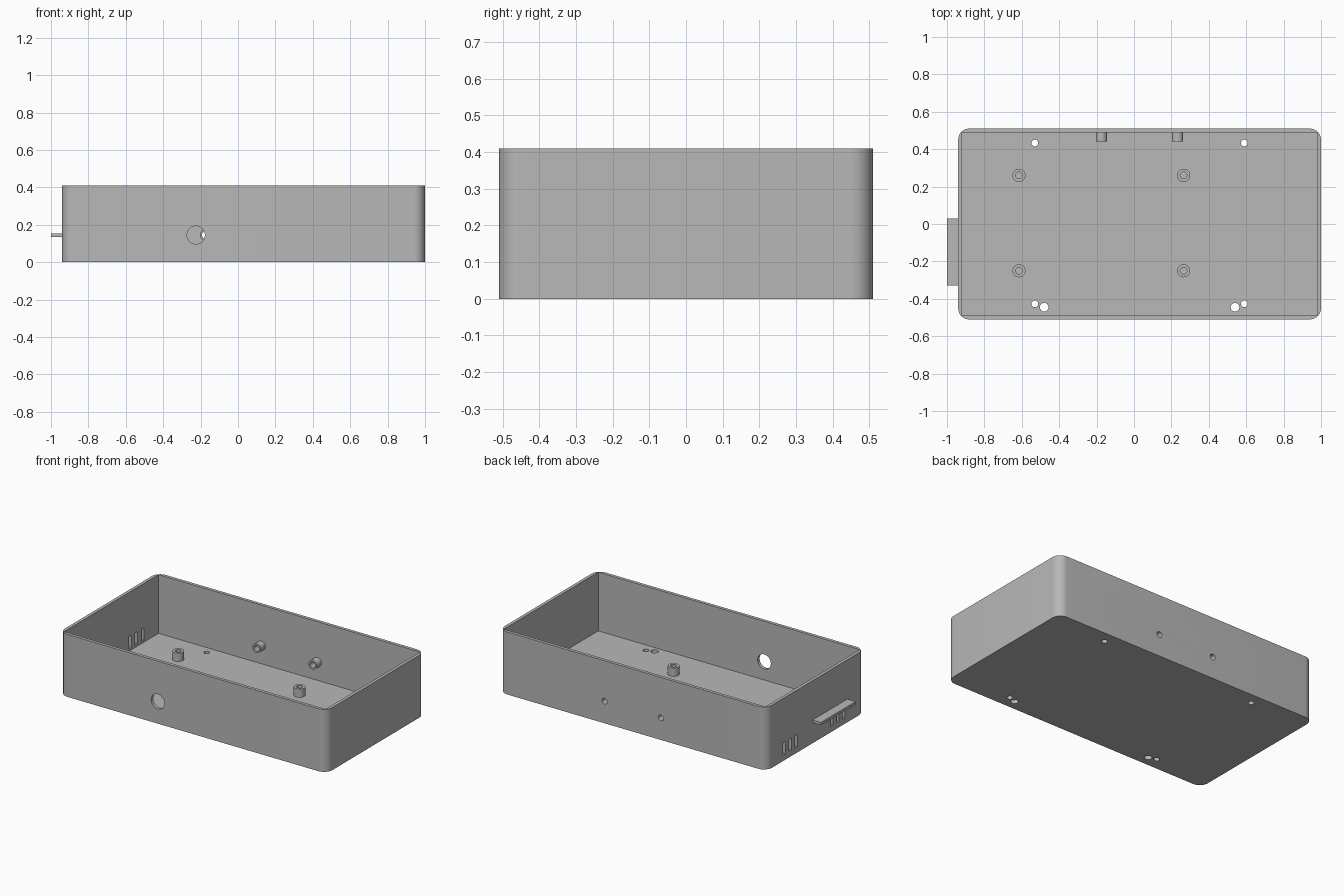
import bpy
import bmesh
from math import radians
from mathutils import Matrix, Vector

if "Cube" in bpy.data.objects:
    bpy.data.objects.remove(bpy.data.objects["Cube"])

grey = bpy.data.materials.new("enclosure grey")
grey.use_nodes = True
tone = (0.48, 0.48, 0.48, 1)
grey.diffuse_color = tone
grey.node_tree.nodes["Principled BSDF"].inputs["Base Color"].default_value = tone

LEFT, RIGHT, DEPTH, HEIGHT = -0.94, 1.0, 0.51, 0.41
WALL, FLOOR, CORNER = 0.021, 0.025, 0.06
PORT_Z = 0.145
TURN = {"X": Matrix.Rotation(radians(90), 4, "Y"),
        "Y": Matrix.Rotation(radians(90), 4, "X"),
        "Z": Matrix.Identity(4)}


def add_box(bm, low, high):
    low, high = Vector(low), Vector(high)
    mat = Matrix.Translation((low + high) / 2) @ Matrix.Diagonal((*(high - low), 1))
    return bmesh.ops.create_cube(bm, size=1, matrix=mat)["verts"]


def add_cylinder(bm, centre, radius, length, axis="Z"):
    bmesh.ops.create_cone(bm, cap_ends=True, segments=32, radius1=radius,
                          radius2=radius, depth=length,
                          matrix=Matrix.Translation(centre) @ TURN[axis])


def finish(bm, name):
    mesh = bpy.data.meshes.new(name)
    bm.to_mesh(mesh)
    bm.free()
    mesh.materials.append(grey)
    obj = bpy.data.objects.new(name, mesh)
    bpy.context.collection.objects.link(obj)
    return obj


def activate(obj):
    bpy.ops.object.select_all(action="DESELECT")
    obj.select_set(True)
    bpy.context.view_layer.objects.active = obj


def cut(obj, bm):
    cutter = finish(bm, "cutter")
    cutter.hide_render = True
    mod = obj.modifiers.new("cut", "BOOLEAN")
    mod.operation, mod.solver, mod.object = "DIFFERENCE", "EXACT", cutter
    activate(obj)
    bpy.ops.object.modifier_apply(modifier=mod.name)
    bpy.data.objects.remove(cutter)


def smooth(obj):
    activate(obj)
    bpy.ops.object.shade_smooth_by_angle(angle=radians(30))


def tube(name, centre, outer, bore, length, axis="Z", bore_shift=(0, 0, 0)):
    bm = bmesh.new()
    add_cylinder(bm, centre, outer, length, axis)
    obj = finish(bm, name)
    bm = bmesh.new()
    add_cylinder(bm, Vector(centre) + Vector(bore_shift), bore, length + 0.02, axis)
    cut(obj, bm)
    smooth(obj)


# Open tray: rounded outside corners, square inside corners
bm = bmesh.new()
add_box(bm, (LEFT, -DEPTH, 0), (RIGHT, DEPTH, HEIGHT))
uprights = [e for e in bm.edges if abs(e.verts[0].co.z - e.verts[1].co.z) > 0.1]
bmesh.ops.bevel(bm, geom=uprights, offset=CORNER, segments=10, profile=0.5,
                affect="EDGES")
case = finish(bm, "case")
bm = bmesh.new()
add_box(bm, (LEFT + WALL, -DEPTH + WALL, FLOOR), (RIGHT - WALL, DEPTH - WALL, 0.5))
cut(case, bm)

# Floor screw holes, front port, rear peg holes and side vents
PEG_X = (-0.174, 0.233)
bm = bmesh.new()
for x in (-0.53, 0.59):
    for y in (-0.427, 0.433):
        add_cylinder(bm, (x, y, 0), 0.018, 0.1)
for x in (-0.48, 0.54):
    add_cylinder(bm, (x, -0.445, 0), 0.023, 0.1)
add_cylinder(bm, (-0.225, -DEPTH, PORT_Z), 0.048, 0.1, "Y")
for x in PEG_X:
    add_cylinder(bm, (x, DEPTH, PORT_Z), 0.019, 0.1, "Y")
for start in (0.198, -0.292):
    for i in range(3):
        y = start + i * 0.0625
        add_box(bm, (LEFT - 0.05, y - 0.013, 0.038), (LEFT + 0.05, y + 0.013, 0.12))
cut(case, bm)
smooth(case)

# Hollow board standoffs on the floor
for x in (-0.615, 0.265):
    for y in (-0.25, 0.26):
        tube("standoff", (x, y, 0.05), 0.035, 0.018, 0.06, "Z", (0, 0, 0.015))

# Hollow pegs on the inside of the back wall
for x in PEG_X:
    tube("rear_peg", (x, 0.467, PORT_Z), 0.03, 0.019, 0.054, "Y")

# Shelf tab on the outside of the right wall
bm = bmesh.new()
add_box(bm, (-1, -0.33, 0.134), (LEFT + 0.01, 0.03, 0.152))
finish(bm, "side_tab")
